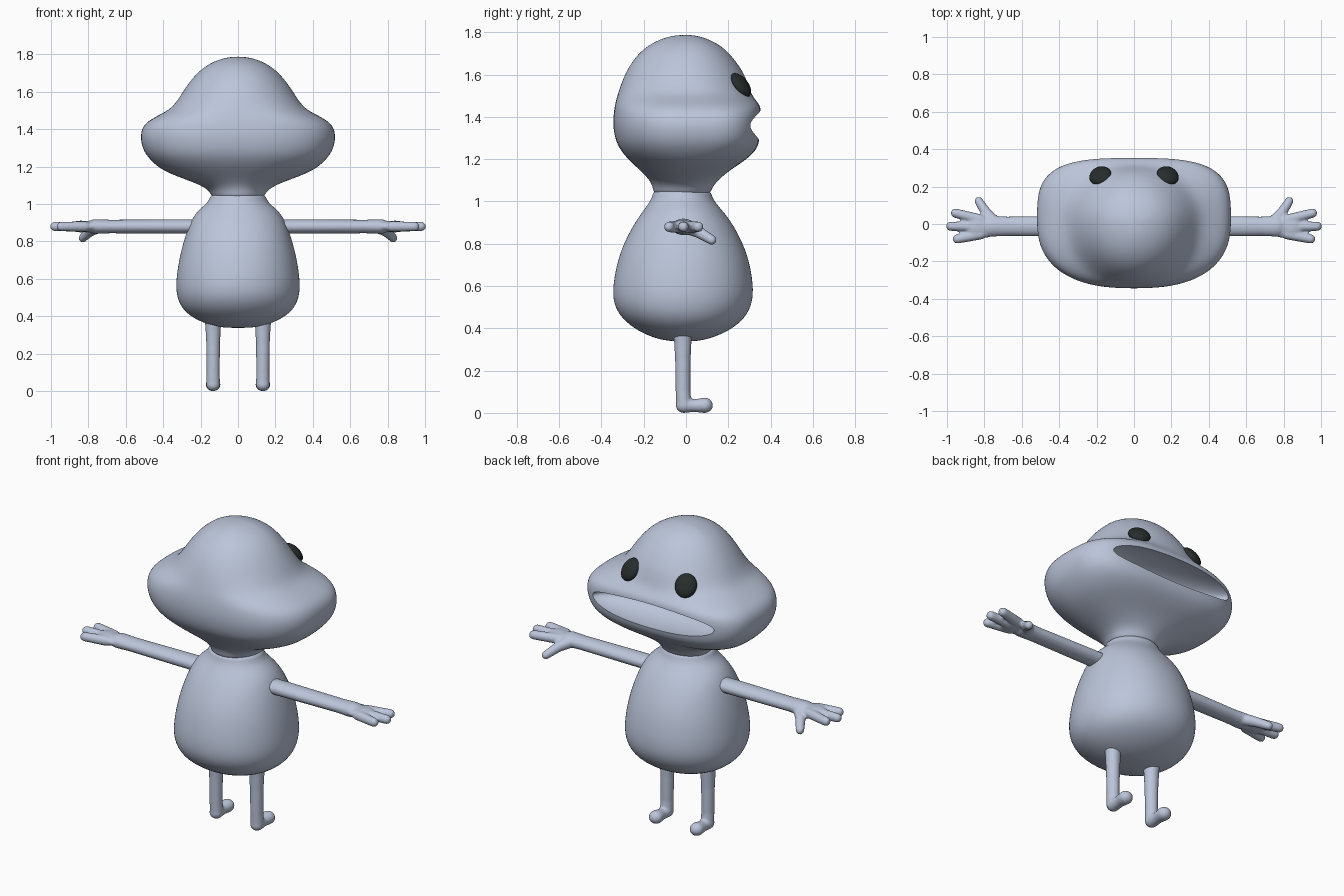
import bpy, bmesh, math
from mathutils import Vector, Matrix

if "Cube" in bpy.data.objects:
    bpy.data.objects.remove(bpy.data.objects["Cube"])


def material(name, rgb):
    m = bpy.data.materials.new(name)
    m.diffuse_color = (*rgb, 1)
    m.use_nodes = True
    m.node_tree.nodes["Principled BSDF"].inputs["Base Color"].default_value = m.diffuse_color
    return m


SKIN = material("pale blue grey skin", (0.50, 0.56, 0.70))
BLACK = material("dark eye", (0.02, 0.026, 0.025))


def make_object(name, bm, mat):
    bmesh.ops.recalc_face_normals(bm, faces=bm.faces)
    me = bpy.data.meshes.new(name)
    bm.to_mesh(me)
    bm.free()
    ob = bpy.data.objects.new(name, me)
    bpy.context.collection.objects.link(ob)
    me.materials.append(mat)
    return ob


def finish(ob):
    """Apply the modifiers and shade smooth, keeping sharp edges."""
    bpy.ops.object.select_all(action='DESELECT')
    ob.select_set(True)
    bpy.context.view_layer.objects.active = ob
    bpy.ops.object.convert(target='MESH')
    bpy.ops.object.shade_smooth_by_angle(angle=math.radians(50))


def mirror(ob):
    ob.modifiers.new("mirror", 'MIRROR').use_axis[0] = True


def loft(name, rows, shift=0.0, seg=40):
    """Stack of superellipse rings: z, half width, front y, back y, exponent front, back."""
    bm = bmesh.new()
    rings = []
    for z, hw, yf, yb, nf, nb in rows:
        yc = (yf + yb) / 2 + shift
        ring = []
        for i in range(seg):
            t = 2 * math.pi * i / seg
            c, s = math.cos(t), math.sin(t)
            n = nf if s >= 0 else nb
            ry = (yf - yc) if s >= 0 else (yc - yb)
            x = math.copysign(abs(c) ** (2 / n), c) * hw
            y = math.copysign(abs(s) ** (2 / n), s) * ry + yc
            ring.append(bm.verts.new((x, y, z)))
        rings.append(ring)
    for a, b in zip(rings, rings[1:]):
        for i in range(seg):
            j = (i + 1) % seg
            bm.faces.new((a[i], a[j], b[j], b[i]))
    bm.faces.new(rings[0])
    bm.faces.new(rings[-1])
    ob = make_object(name, bm, SKIN)
    ob.modifiers.new("smooth surface", 'SUBSURF').levels = 2
    return ob


def ellipsoid(name, centre, radii, mat, rot=Matrix()):
    bm = bmesh.new()
    mtx = Matrix.Translation(centre) @ rot @ Matrix.Diagonal((*radii, 1))
    bmesh.ops.create_uvsphere(bm, u_segments=64, v_segments=32, radius=1, matrix=mtx)
    return make_object(name, bm, mat)


def limb(bm, points, flat=1.0):
    """Chain of rounded segments (x, y, z, radius), z squashed about each point's height."""
    pts = [(Vector(p[:3]), p[3]) for p in points]
    z0 = pts[0][0].z
    squash = (Matrix.Translation((0, 0, z0)) @ Matrix.Diagonal((1, 1, flat, 1))
              @ Matrix.Translation((0, 0, -z0)))
    for p, r in pts:
        bmesh.ops.create_icosphere(bm, subdivisions=3, radius=r,
                                   matrix=squash @ Matrix.Translation(p))
    for (a, ra), (b, rb) in zip(pts, pts[1:]):
        rot = (b - a).to_track_quat('Z', 'Y').to_matrix().to_4x4()
        bmesh.ops.create_cone(bm, cap_ends=True, segments=24, radius1=ra, radius2=rb,
                              depth=(b - a).length,
                              matrix=squash @ Matrix.Translation((a + b) / 2) @ rot)


def fuse(ob, voxel=0.007):
    """Melt overlapping segments into one soft limb and mirror it."""
    r = ob.modifiers.new("fuse", 'REMESH')
    r.mode = 'VOXEL'
    r.voxel_size = voxel
    s = ob.modifiers.new("soften", 'SMOOTH')
    s.factor, s.iterations = 0.5, 5
    mirror(ob)
    finish(ob)


# Head: domed top, broad cheeks, flattened face
head = loft("head", [
    (1.02, .135, .11, -.15, 2, 2), (1.06, .145, .12, -.155, 2, 2),
    (1.10, .19, .15, -.17, 2, 2), (1.15, .335, .21, -.22, 2.2, 2.2),
    (1.19, .42, .275, -.265, 2.6, 2.3), (1.24, .475, .333, -.31, 3, 2.5),
    (1.29, .51, .350, -.335, 3.3, 2.5), (1.36, .525, .352, -.347, 3.4, 2.5),
    (1.42, .51, .356, -.343, 3.3, 2.5), (1.455, .465, .352, -.337, 3, 2.5),
    (1.485, .405, .325, -.33, 2.6, 2.4), (1.52, .345, .305, -.32, 2.2, 2.2),
    (1.60, .297, .28, -.292, 2, 2), (1.68, .24, .225, -.245, 2, 2),
    (1.74, .175, .165, -.18, 2, 2), (1.775, .10, .09, -.105, 2, 2),
    (1.788, .035, .03, -.04, 2, 2)], shift=.02)

# Wide mouth hollowed out of the face
cutter = ellipsoid("mouth_cutter", (0, .325, 1.36), (.40, .16, .073), SKIN)
cutter.hide_render = True
cut = head.modifiers.new("mouth", 'BOOLEAN')
cut.operation, cut.object, cut.solver = 'DIFFERENCE', cutter, 'EXACT'
finish(head)
bpy.data.objects.remove(cutter, do_unlink=True)

# Pear-shaped body with a short neck
body = loft("body", [
    (.338, .05, .03, -.05, 2, 2), (.345, .12, .09, -.12, 2, 2),
    (.375, .215, .18, -.205, 2, 2), (.43, .295, .265, -.29, 2.1, 2.1),
    (.50, .328, .31, -.34, 2.1, 2.1), (.58, .334, .322, -.350, 2.1, 2.1),
    (.70, .317, .305, -.33, 2.1, 2.1), (.80, .292, .272, -.297, 2.1, 2.1),
    (.90, .258, .218, -.243, 2.1, 2.1), (.96, .222, .170, -.20, 2, 2),
    (1.00, .170, .135, -.170, 2, 2), (1.03, .152, .122, -.158, 2, 2),
    (1.06, .143, .113, -.152, 2, 2)])
finish(body)

# Eyes lying on the slope above the mouth
tilt = Vector((.3, .72, .6)).to_track_quat('Z', 'Y').to_matrix().to_4x4()
eyes = ellipsoid("eyes", (.18, .258, 1.55), (.060, .067, .033), BLACK, tilt)
mirror(eyes)
finish(eyes)

# Arms with three fingers and a thumb
H = .88
bm = bmesh.new()
limb(bm, [(.22, -.012, H, .056), (.30, -.012, H, .056), (.50, -.012, H, .054),
          (.68, -.012, H, .052), (.76, -.012, H, .056)], .70)
limb(bm, [(.76, -.012, H, .056), (.84, -.016, H, .066)], .48)
for tip_x, tip_y, base_y in ((.955, .058, .024), (.980, -.012, -.015), (.945, -.080, -.055)):
    limb(bm, [(.82, base_y, H, .028), (tip_x, tip_y, H, .025)])
limb(bm, [(.75, .015, .875, .033), (.79, .06, .855, .028), (.83, .122, .818, .023)])
fuse(make_object("arms", bm, SKIN))

# Legs with small feet
bm = bmesh.new()
limb(bm, [(.133, -.015, .40, .046), (.133, -.015, .33, .041), (.133, -.015, .25, .037),
          (.133, -.014, .10, .035), (.133, -.010, .036, .037)])
limb(bm, [(.133, -.012, .034, .037), (.133, .04, .034, .033), (.133, .088, .036, .040)], .92)
fuse(make_object("legs", bm, SKIN))
